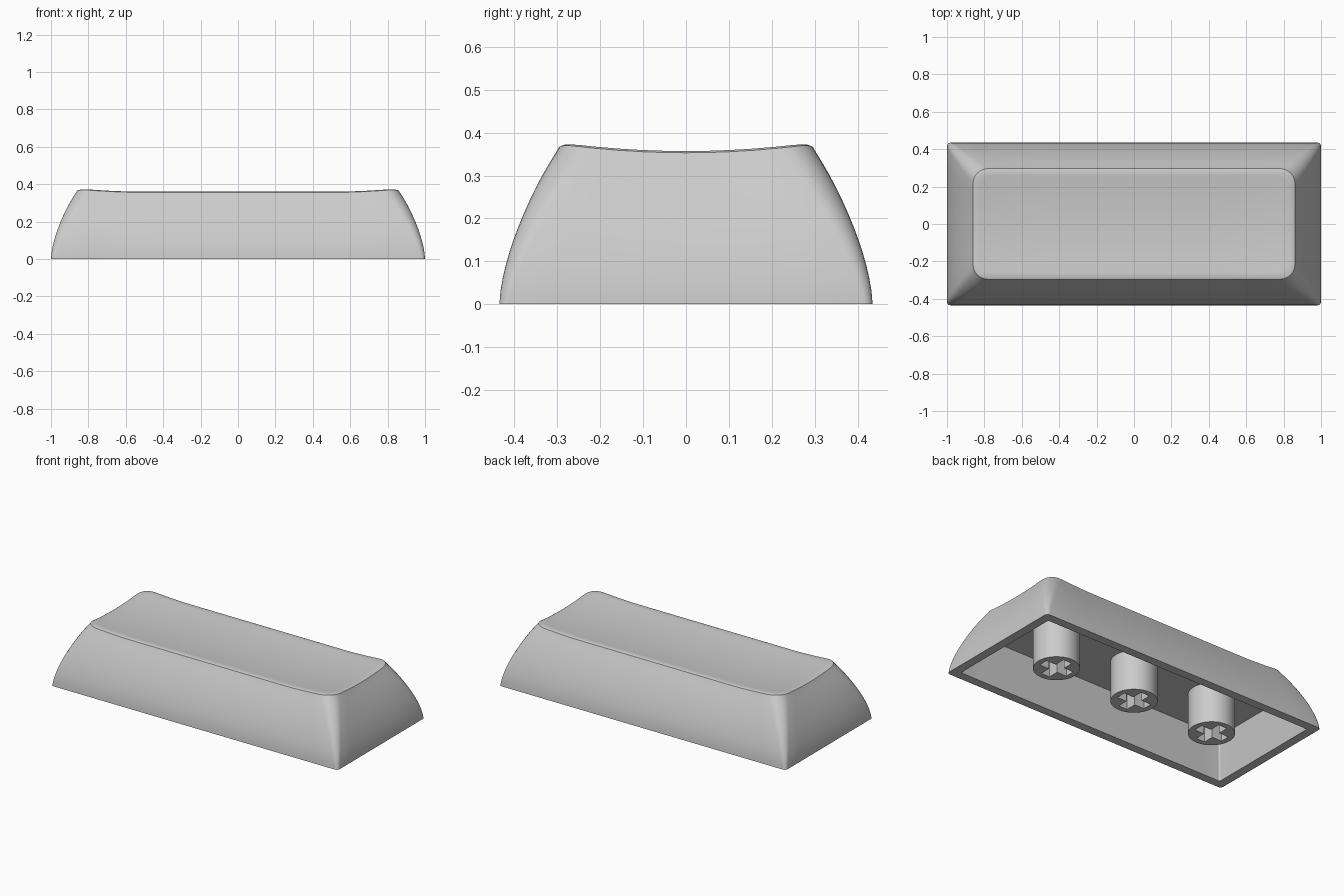
import bpy, bmesh, math

if "Cube" in bpy.data.objects:
    bpy.data.objects.remove(bpy.data.objects["Cube"], do_unlink=True)

grey = bpy.data.materials.new("light grey plastic")
grey.use_nodes = True
COLOUR = (0.6, 0.6, 0.6, 1)
grey.diffuse_color = COLOUR
grey.node_tree.nodes["Principled BSDF"].inputs["Base Color"].default_value = COLOUR

HX, HY = 1.0, 0.435      # half size of the base
INSET = 0.135            # how far the walls lean in
ROOF = 0.25              # ceiling of the hollow


def outline(hx, hy, r, corner=6, long=16, short=8):
    """Rounded rectangle with evenly divided sides, counter-clockwise."""
    r = min(r, hx, hy)
    centres = [(1, 1), (-1, 1), (-1, -1), (1, -1)]
    arcs = []
    for q, (sx, sy) in enumerate(centres):
        angles = [(q + i / corner) * math.pi / 2 for i in range(corner + 1)]
        arcs.append([(sx * (hx - r) + r * math.cos(a), sy * (hy - r) + r * math.sin(a))
                     for a in angles])
    pts = []
    for q, arc in enumerate(arcs):
        pts += arc
        (ax, ay), (bx, by) = arc[-1], arcs[(q + 1) % 4][0]
        n = short if q % 2 else long
        pts += [(ax + (bx - ax) * i / n, ay + (by - ay) * i / n) for i in range(1, n)]
    return pts


def dish(x, y):
    """Height of the scooped top."""
    end = max(0, abs(x) - 0.56) / 0.28
    return 0.342 + 0.018 * min(1, abs(y) / 0.28) ** 2 + 0.015 * min(1, end) ** 1.5


def finish(obj):
    bpy.ops.object.select_all(action='DESELECT')
    obj.select_set(True)
    bpy.context.view_layer.objects.active = obj
    bpy.ops.object.shade_smooth_by_angle(angle=math.radians(35))


# Shell: hollow, rim, curved walls, rounded edge and dished top as one loft
bm = bmesh.new()
rings = []


def add_ring(hx, hy, r, height):
    rings.append([bm.verts.new((x, y, height(x, y))) for x, y in outline(hx, hy, r)])


add_ring(0.90, 0.33, 0.01, lambda x, y: ROOF)
add_ring(0.945, 0.38, 0.01, lambda x, y: 0)
for i in range(13):
    t = i / 12
    d = INSET * t ** 1.6
    add_ring(HX - d, HY - d, 0.02 + 0.06 * t, lambda x, y: t * (dish(x, y) - 0.012))
for d, drop in ((0.139, 0.004), (0.147, 0)):
    add_ring(HX - d, HY - d, 0.08, lambda x, y: dish(x, y) - drop)
top_x, top_y = HX - 0.147, HY - 0.147
for i in range(1, 11):
    d = top_y * i / 10
    add_ring(top_x - d, top_y - d, 0.08 * (1 - i / 10), dish)

for a, b in zip(rings, rings[1:]):
    for i in range(len(a)):
        j = (i + 1) % len(a)
        bm.faces.new((a[i], a[j], b[j], b[i]))
bm.faces.new(rings[0])
bmesh.ops.remove_doubles(bm, verts=bm.verts, dist=0.0001)
bmesh.ops.recalc_face_normals(bm, faces=bm.faces)
mesh = bpy.data.meshes.new("key_shell")
bm.to_mesh(mesh)
bm.free()
mesh.materials.append(grey)
shell = bpy.data.objects.new("key_shell", mesh)
bpy.context.collection.objects.link(shell)
finish(shell)


# Stems: round posts with a cross-shaped socket
def add_spline(curve, pts):
    s = curve.splines.new('POLY')
    s.points.add(len(pts) - 1)
    for p, (x, y) in zip(s.points, pts):
        p.co = (x, y, 0, 1)
    s.use_cyclic_u = True


circle = [(0.132 * math.cos(a), 0.132 * math.sin(a))
          for a in (math.tau * i / 48 for i in range(48))]
L, W = 0.097, 0.03
cross = []
for c, s in ((1, 0), (0, 1), (-1, 0), (0, -1)):
    cross += [(x * c - y * s, x * s + y * c) for x, y in ((L, -W), (L, W), (W, W))]

for name, x in (("left_stem", 0.566), ("middle_stem", 0), ("right_stem", -0.566)):
    curve = bpy.data.curves.new(name, 'CURVE')
    curve.dimensions = '2D'
    curve.fill_mode = 'BOTH'
    curve.extrude = (ROOF + 0.01) / 2
    add_spline(curve, circle)
    add_spline(curve, cross)
    curve.materials.append(grey)
    stem = bpy.data.objects.new(name, curve)
    stem.location = (x, 0, curve.extrude)
    bpy.context.collection.objects.link(stem)
    bpy.ops.object.select_all(action='DESELECT')
    stem.select_set(True)
    bpy.context.view_layer.objects.active = stem
    bpy.ops.object.convert(target='MESH')
    bm = bmesh.new()
    bm.from_mesh(stem.data)
    bmesh.ops.remove_doubles(bm, verts=bm.verts, dist=0.0001)
    bmesh.ops.recalc_face_normals(bm, faces=bm.faces)
    bm.to_mesh(stem.data)
    bm.free()
    finish(stem)
